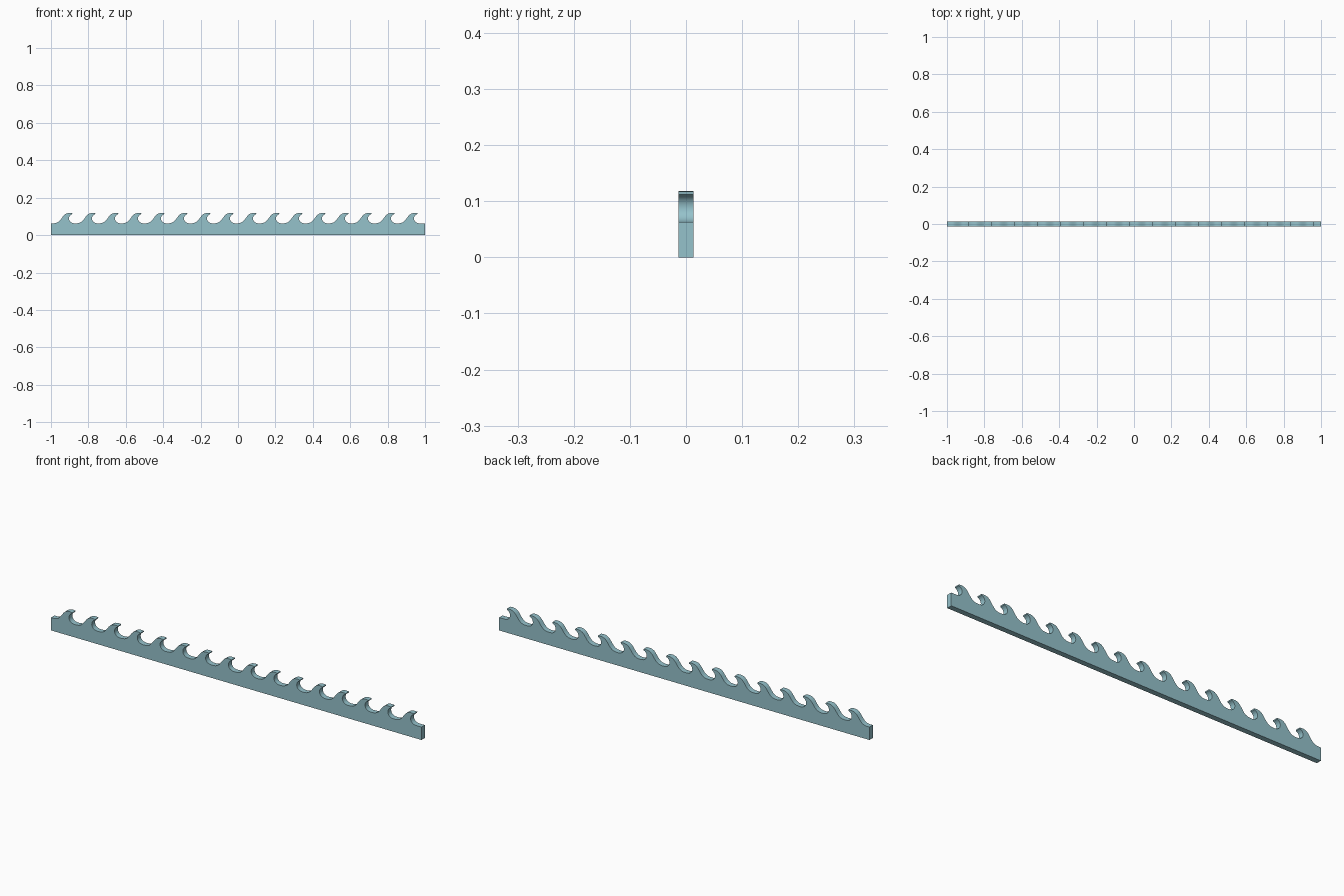
import bpy, bmesh
from mathutils import Vector
from mathutils.geometry import interpolate_bezier

if "Cube" in bpy.data.objects:
    bpy.data.objects.remove(bpy.data.objects["Cube"])

PITCH, COUNT, FIRST_TIP = 0.123, 16, -0.886
HALF_DEPTH, BASE = 0.013, 0.063

# One curling wave, as bezier pieces relative to the tip (x, z)
PIECES = [
    ((-0.100, 0.063), (-0.055, 0.063), (-0.058, 0.116), (-0.020, 0.118), 10),
    ((-0.020, 0.118), (-0.013, 0.1185), (-0.007, 0.118), (0.000, 0.117), 4),
    ((0.000, 0.117), (0.000, 0.116), (0.000, 0.114), (-0.001, 0.112), 2),
    ((-0.001, 0.112), (-0.025, 0.105), (-0.025, 0.066), (0.009, 0.063), 10),
]

def wave_points():
    pts = []
    for p0, c0, c1, p1, n in PIECES:
        seg = interpolate_bezier(*[Vector((a, 0, b)) for a, b in (p0, c0, c1, p1)], n)
        pts += seg if not pts else seg[1:]
    return pts

# Closed outline: straight bottom and ends, repeated waves on top
outline = [Vector((-1, 0, 0)), Vector((-1, 0, BASE))]
for i in range(COUNT):
    shift = Vector((FIRST_TIP + i * PITCH, 0, 0))
    outline += [p + shift for p in wave_points()]
outline += [Vector((1, 0, BASE)), Vector((1, 0, 0))]

# Extrude the outline through the depth
bm = bmesh.new()
face = bm.faces.new([bm.verts.new((p.x, -HALF_DEPTH, p.z)) for p in outline])
ext = bmesh.ops.extrude_face_region(bm, geom=[face], use_keep_orig=True)
for v in ext["geom"]:
    if isinstance(v, bmesh.types.BMVert):
        v.co.y = HALF_DEPTH
bmesh.ops.recalc_face_normals(bm, faces=bm.faces)
mesh = bpy.data.meshes.new("wave_trim")
bm.to_mesh(mesh)
bm.free()

trim = bpy.data.objects.new("wave_trim", mesh)
bpy.context.collection.objects.link(trim)
mat = bpy.data.materials.new("pale_teal")
mat.diffuse_color = (0.3, 0.54, 0.6, 1)
mat.use_nodes = True
mat.node_tree.nodes["Principled BSDF"].inputs["Base Color"].default_value = mat.diffuse_color
mesh.materials.append(mat)
bpy.context.view_layer.objects.active = trim
trim.select_set(True)
bpy.ops.object.shade_smooth_by_angle(angle=0.6)
